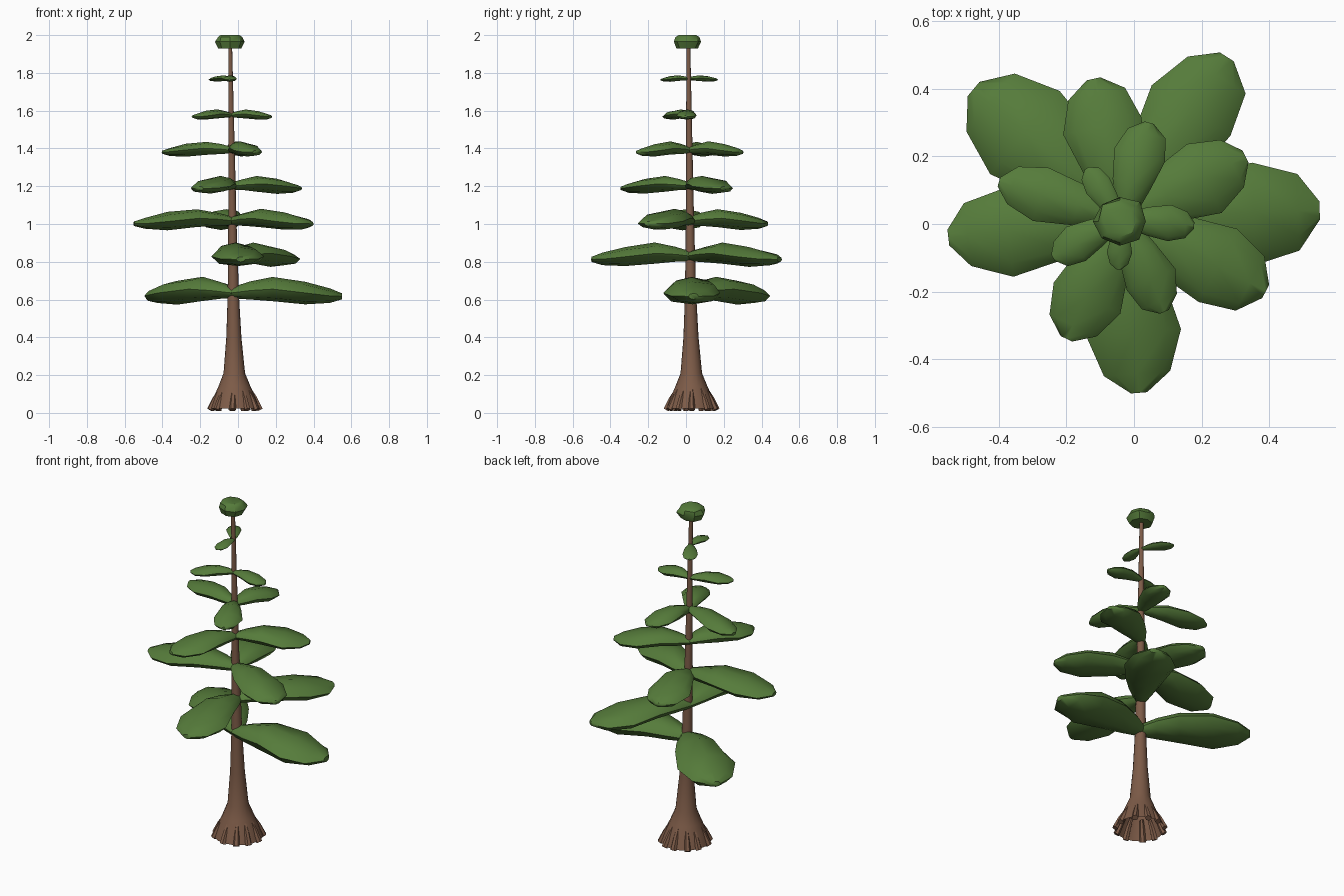
import bpy, math, random
from mathutils import Vector

if "Cube" in bpy.data.objects:
    bpy.data.objects.remove(bpy.data.objects["Cube"])

random.seed(4)


def material(name, rgb):
    m = bpy.data.materials.new(name)
    m.diffuse_color = (*rgb, 1)
    m.use_nodes = True
    m.node_tree.nodes["Principled BSDF"].inputs["Base Color"].default_value = m.diffuse_color
    return m


BARK = material("bark brown", (0.205, 0.105, 0.064))
LEAF = material("leaf green", (0.092, 0.200, 0.043))


def loft(name, rings, mat, angle=35, bottom=True):
    """Skin a list of equal-length point rings and cap the ends."""
    n = len(rings[0])
    verts = [p for ring in rings for p in ring]
    faces = [list(range(len(verts) - n, len(verts)))]
    if bottom:
        faces.append(list(range(n))[::-1])
    for k in range(len(rings) - 1):
        for i in range(n):
            j = (i + 1) % n
            faces.append((k * n + i, k * n + j, (k + 1) * n + j, (k + 1) * n + i))
    mesh = bpy.data.meshes.new(name)
    mesh.from_pydata(verts, [], faces)
    mesh.materials.append(mat)
    ob = bpy.data.objects.new(name, mesh)
    bpy.context.collection.objects.link(ob)
    bpy.ops.object.select_all(action='DESELECT')
    ob.select_set(True)
    bpy.context.view_layer.objects.active = ob
    bpy.ops.object.shade_smooth_by_angle(angle=math.radians(angle))
    return ob


def ring(center, u, v, ru, rv, n, jitter=0.0):
    pts = []
    for i in range(n):
        a = 2 * math.pi * i / n
        s = 1 + random.uniform(-jitter, jitter)
        pts.append(center + u * (ru * s * math.cos(a)) + v * (rv * s * math.sin(a)))
    return pts


X, Y, Z = Vector((1, 0, 0)), Vector((0, 1, 0)), Vector((0, 0, 1))


def axis(z):
    """Centre of the slightly leaning trunk at height z."""
    t = z / 2
    return Vector((-0.017 - 0.025 * t, 0.030 - 0.018 * t, z))


# Trunk: flared open foot, long thin taper
profile = [(0.022, 0.134), (0.08, 0.112), (0.14, 0.085), (0.21, 0.057), (0.40, 0.040),
           (0.62, 0.030), (1.0, 0.022), (1.4, 0.017), (1.95, 0.010)]
loft("trunk", [ring(axis(z), X, Y, r, r, 16) for z, r in profile], BARK, bottom=False)

# Root toes half buried in the foot
ROOTS = 11
for i in range(ROOTS):
    a = 2 * math.pi * (i + random.uniform(-0.2, 0.2)) / ROOTS
    out = Vector((math.cos(a), math.sin(a), 0))
    side = Vector((-out.y, out.x, 0))
    base = axis(0)
    steps = [(0.080, 0.125, 0.010), (0.108, 0.075, 0.015), (0.135, 0.016, 0.018)]
    loft(f"root_{i + 1}",
         [ring(base + out * d + Z * z, side, out * 0.8 + Z * 0.45, r, r, 6) for d, z, r in steps],
         BARK)


# Foliage pads: flattened, arched, angular blobs reaching from the trunk to a tip
def pad(name, tip_x, tip_y, z, width, thick):
    start = axis(z)
    reach = Vector((tip_x, tip_y, z)) - start
    side = Vector((-reach.y, reach.x, 0)).normalized()
    outline = [(-0.02, 0.22, 0.45), (0.15, 0.52, 0.72), (0.36, 0.78, 1.0),
               (0.66, 1.02, 0.96), (0.89, 0.74, 0.60), (1.0, 0.18, 0.25)]
    rings = []
    for t, w, h in outline:
        lift = thick * (0.42 * math.sin(math.pi * min(max(t, 0) * 1.3, 1)) - 0.28 * t)
        c = start + reach * t + Z * lift
        rings.append(ring(c, side, Z, width * w, thick * h, 8, 0.06 if 0 < t < 1 else 0))
    loft(name, rings, LEAF, 50)


tiers = [  # height, half thickness, [(tip x, tip y, half width), ...]
    (0.635, 0.064, [(0.55, 0.04, 0.150), (-0.475, 0.40, 0.152)]),
    (0.828, 0.054, [(0.015, -0.50, 0.133), (0.275, 0.495, 0.135)]),
    (1.015, 0.049, [(-0.55, -0.04, 0.130), (0.39, -0.20, 0.122), (-0.12, 0.43, 0.115)]),
    (1.200, 0.041, [(-0.20, -0.34, 0.105), (0.33, 0.20, 0.110)]),
    (1.390, 0.035, [(-0.40, 0.125, 0.078), (0.09, -0.26, 0.078), (0.045, 0.30, 0.077)]),
    (1.575, 0.024, [(-0.24, -0.10, 0.057), (0.178, -0.005, 0.055)]),
    (1.768, 0.015, [(-0.14, 0.165, 0.042), (-0.045, -0.135, 0.036)]),
]
for t, (z, thick, pads) in enumerate(tiers):
    for p, (x, y, w) in enumerate(pads):
        pad(f"foliage_tier_{t + 1}_{p + 1}", x, y, z, w, thick)

# Crown tuft at the very top
c = Vector((-0.042, 0.008, 0))
loft("crown", [ring(c + Z * z, X, Y, r, r * 0.94, 8, 0.08)
               for z, r in [(1.93, 0.060), (1.965, 0.080), (1.99, 0.068), (2.0, 0.050)]], LEAF)
